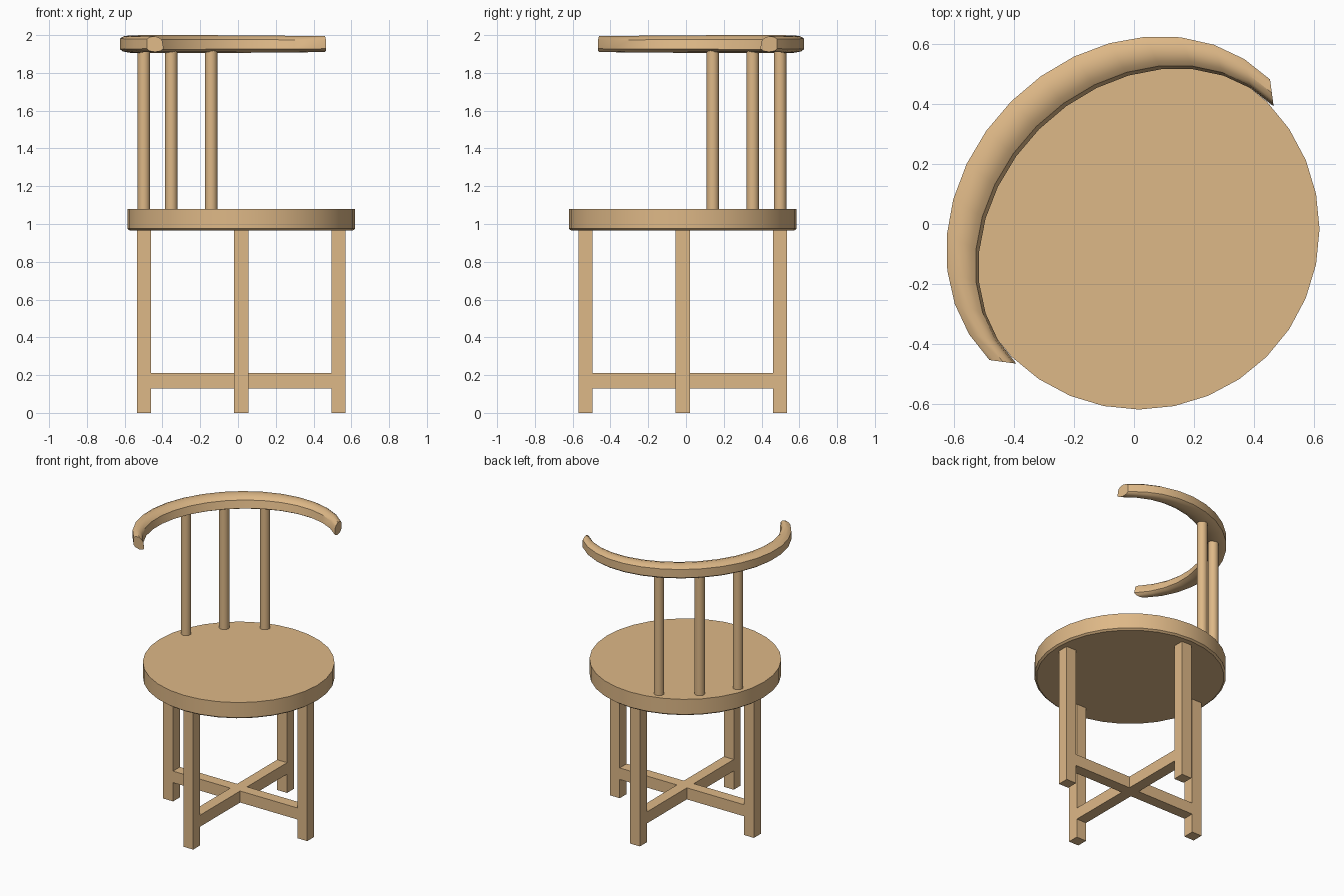
import bpy
import bmesh
import math
from mathutils import Vector

if "Cube" in bpy.data.objects:
    bpy.data.objects.remove(bpy.data.objects["Cube"], do_unlink=True)

wood = bpy.data.materials.new("light_wood")
wood.use_nodes = True
wood.diffuse_color = (0.73, 0.48, 0.242, 1)
wood.node_tree.nodes["Principled BSDF"].inputs["Base Color"].default_value = wood.diffuse_color

CENTRE = Vector((0.017, -0.017, 0))
# The backrest faces diagonally: BACK points away from the sitter
BACK = Vector((-1, 1, 0)).normalized()
SIDE = Vector((1, 1, 0)).normalized()


def finish(name, bm, smooth=False):
    bmesh.ops.recalc_face_normals(bm, faces=bm.faces)
    mesh = bpy.data.meshes.new(name)
    bm.to_mesh(mesh)
    bm.free()
    mesh.materials.append(wood)
    obj = bpy.data.objects.new(name, mesh)
    bpy.context.collection.objects.link(obj)
    if smooth:
        bpy.ops.object.select_all(action='DESELECT')
        obj.select_set(True)
        bpy.context.view_layer.objects.active = obj
        bpy.ops.object.shade_smooth_by_angle(angle=math.radians(35))
    return obj


def loft(name, rings):
    """Skin a series of closed rings and cap both ends."""
    bm = bmesh.new()
    loops = [[bm.verts.new(p) for p in ring] for ring in rings]
    for a, b in zip(loops, loops[1:]):
        for i in range(len(a)):
            j = (i + 1) % len(a)
            bm.faces.new((a[i], a[j], b[j], b[i]))
    bm.faces.new(loops[0])
    bm.faces.new(loops[-1])
    return finish(name, bm, smooth=True)


def lathe(name, centre, profile, sides):
    """Stack circles of (radius, height) around a vertical axis."""
    angles = [math.tau * i / sides for i in range(sides)]
    return loft(name, [[centre + Vector((r * math.cos(a), r * math.sin(a), z)) for a in angles]
                       for r, z in profile])


def box(name, centre, size):
    bm = bmesh.new()
    bmesh.ops.create_cube(bm, size=1)
    for v in bm.verts:
        v.co = Vector(centre) + Vector(a * b for a, b in zip(v.co, size))
    return finish(name, bm)


# Round seat with a slight chamfer underneath
lathe("seat", CENTRE, [(0.59, 0.965), (0.603, 0.975), (0.603, 1.08)], 32)

# Four square legs on the axes
LEG = 0.076
for name, dx, dy in (("left_leg", 1, 0), ("right_leg", -1, 0),
                     ("front_leg", 0, -1), ("back_leg", 0, 1)):
    box(name, CENTRE + Vector((dx * 0.515, dy * 0.515, 0.485)), (LEG, LEG, 0.97))

# Crossed stretchers between opposite legs
span = 1.03 - LEG
box("side_stretcher", CENTRE + Vector((0, 0, 0.17)), (span, LEG, 0.08))
box("front_back_stretcher", CENTRE + Vector((0, 0, 0.17)), (LEG, span, 0.08))

# Three round spindles
for name, back, side in (("right_spindle", 0.453, -0.252), ("middle_spindle", 0.5, 0),
                         ("left_spindle", 0.453, 0.252)):
    lathe(name, BACK * back + SIDE * side, [(0.033, 1.07), (0.033, 1.94)], 16)

# Curved top rail: section runs from inner (0) to outer (1) half ellipse
SECTION = [(0, 1.925), (0.1, 1.977), (0.25, 1.99), (0.5, 2.0), (0.8, 1.996), (1, 1.983),
           (1, 1.925), (0.85, 1.912), (0.5, 1.905), (0.2, 1.911)]
rings = []
for i in range(17):
    a = math.pi * (i / 16 - 0.5)
    inner = BACK * (0.5 * math.cos(a) - 0.052) + SIDE * 0.608 * math.sin(a)
    outer = BACK * (0.56 * math.cos(a) + 0.02) + SIDE * 0.663 * math.sin(a)
    scale = 0.88 + 0.12 * math.cos(a)
    rings.append([inner.lerp(outer, f) + Vector((0, 0, 1.95 + (z - 1.95) * scale))
                  for f, z in SECTION])
loft("top_rail", rings)
